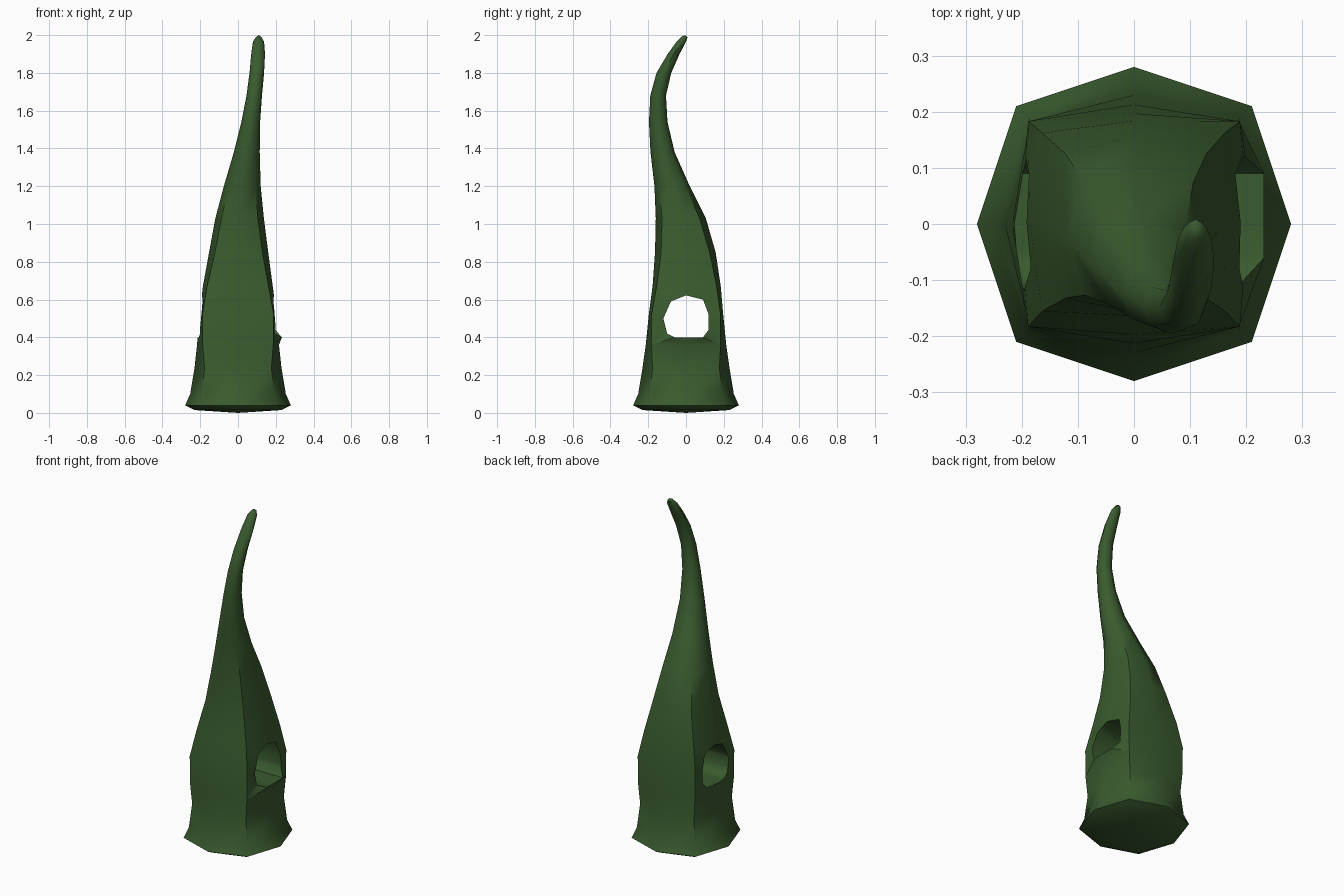
import bpy, bmesh, math

cube = bpy.data.objects.get("Cube")
if cube:
    bpy.data.objects.remove(cube, do_unlink=True)

green = bpy.data.materials.new("dark_green")
green.use_nodes = True
colour = (0.042, 0.105, 0.028, 1)
green.diffuse_color = colour
green.node_tree.nodes["Principled BSDF"].inputs["Base Color"].default_value = colour


def make_object(name, bm):
    bmesh.ops.recalc_face_normals(bm, faces=bm.faces)
    mesh = bpy.data.meshes.new(name)
    bm.to_mesh(mesh)
    bm.free()
    mesh.materials.append(green)
    obj = bpy.data.objects.new(name, mesh)
    bpy.context.collection.objects.link(obj)
    return obj


# Horn sections: height, x range, y range, corner squareness
sections = [
    (0.015, -.23, .23, -.23, .23, .75),
    (0.04, -.28, .28, -.28, .28, .75),
    (0.10, -.253, .253, -.253, .253, .75),
    (0.24, -.23, .23, -.23, .23, .77),
    (0.36, -.217, .217, -.213, .213, .86),
    (0.52, -.203, .203, -.197, .197, .93),
    (0.67, -.186, .184, -.177, .184, .88),
    (0.85, -.153, .16, -.164, .157, .8),
    (1.03, -.12, .137, -.16, .105, .75),
    (1.20, -.075, .12, -.167, .02, .73),
    (1.38, -.022, .115, -.188, -.06, .71),
    (1.54, .018, .117, -.196, -.098, .71),
    (1.68, .045, .127, -.189, -.106, .71),
    (1.80, .061, .138, -.156, -.078, .71),
    (1.90, .07, .143, -.097, -.034, .71),
    (1.965, .079, .138, -.05, 0, .71),
    (1.99, .095, .124, -.026, .008, .71),
]

bm = bmesh.new()
rings = []
for z, x0, x1, y0, y1, square in sections:
    ring = []
    for i in range(8):
        a = i * math.pi / 4
        scale = square * math.sqrt(2) if i % 2 else 1
        ring.append(bm.verts.new(((x0 + x1) / 2 + (x1 - x0) / 2 * scale * math.cos(a),
                                  (y0 + y1) / 2 + (y1 - y0) / 2 * scale * math.sin(a), z)))
    rings.append(ring)
for low, high in zip(rings, rings[1:]):
    for i in range(8):
        j = (i + 1) % 8
        bm.faces.new((low[i], low[j], high[j], high[i]))

# Shallow underside and blunt tip
for ring, point in ((rings[0], (0, 0, 0)), (rings[-1], (.11, -.005, 2))):
    centre = bm.verts.new(point)
    for i in range(8):
        bm.faces.new((ring[i], ring[(i + 1) % 8], centre))
horn = make_object("horn", bm)

# Sideways hole
outline = [(-.12, .5), (-.1, .42), (-.06, .4), (.09, .4), (.12, .44),
           (.12, .52), (.09, .6), (0, .622), (-.08, .59)]
bm = bmesh.new()
ends = [[bm.verts.new((x, y, z)) for y, z in outline] for x in (-.5, .5)]
for end in ends:
    bm.faces.new(end)
for i in range(len(outline)):
    j = (i + 1) % len(outline)
    bm.faces.new((ends[0][i], ends[0][j], ends[1][j], ends[1][i]))
cutter = make_object("hole_cutter", bm)
cutter.hide_render = True

cut = horn.modifiers.new("hole", "BOOLEAN")
cut.operation = "DIFFERENCE"
cut.solver = "EXACT"
cut.object = cutter
bpy.context.view_layer.objects.active = horn
horn.select_set(True)
bpy.ops.object.modifier_apply(modifier=cut.name)
bpy.data.objects.remove(cutter, do_unlink=True)

# Small lip under the left opening
bm = bmesh.new()
bm.from_mesh(horn.data)
bmesh.ops.triangulate(bm, faces=[f for f in bm.faces if len(f.verts) > 4])
for v in bm.verts:
    if v.co.x > .1 and .395 < v.co.z < .405 and abs(v.co.y) < .1:
        v.co.x = .232
bm.to_mesh(horn.data)
bm.free()

bpy.ops.object.shade_smooth_by_angle(angle=math.radians(50))
